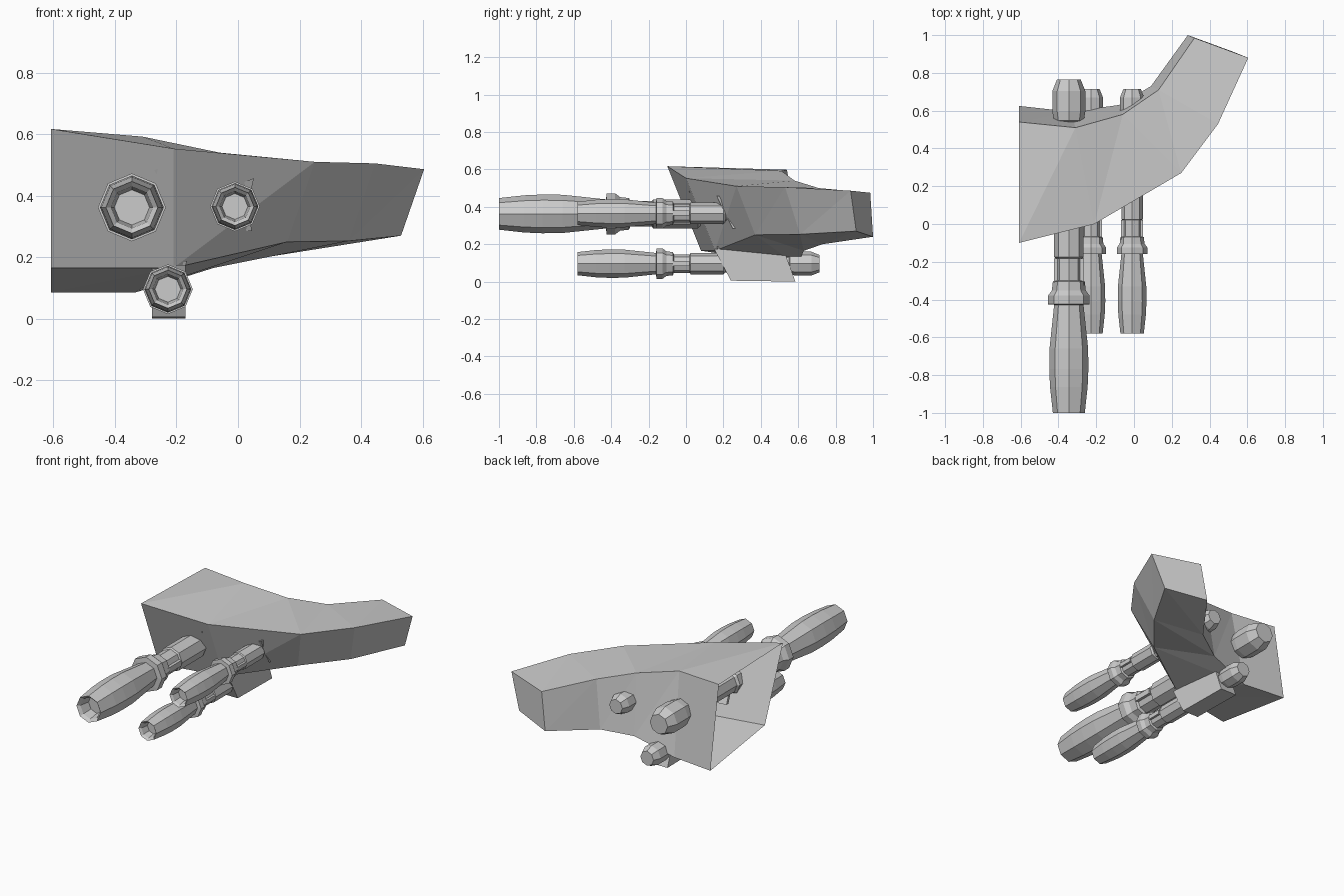
import bpy
from math import sin, cos, pi

if "Cube" in bpy.data.objects:
    bpy.data.objects.remove(bpy.data.objects["Cube"])


def make(name, verts, faces):
    mesh = bpy.data.meshes.new(name)
    mesh.from_pydata(verts, [], faces)
    mesh.update()
    obj = bpy.data.objects.new(name, mesh)
    bpy.context.collection.objects.link(obj)
    return obj


def prism(name, near, far):
    """Solid between two matching polygons."""
    n = len(near)
    faces = [tuple(range(n))[::-1], tuple(range(n, 2 * n))]
    faces += [(k, (k + 1) % n, n + (k + 1) % n, n + k) for k in range(n)]
    return make(name, near + far, faces)


# Wing: four-cornered stations from the open root to the closed tip
# (front top, rear top, rear bottom, front bottom)
stations = [
    [(-.608, -.10, .617), (-.608, .54, .598), (-.608, .625, .085), (-.608, .08, .165)],
    [(-.21, 0, .553), (-.31, .51, .592), (-.335, .595, .085), (-.21, .155, .165)],
    [(.25, .27, .51), (-.06, .58, .54), (-.08, .63, .165), (.16, .37, .25)],
    [(.445, .53, .505), (.13, .71, .50), (.09, .73, .20), (.36, .61, .253)],
    [(.605, .88, .486), (.32, .985, .475), (.285, 1.0, .24), (.53, .91, .27)],
]
faces = []
for i in range(4):
    for k in range(4):
        a, b = 4 * i + k, 4 * i + (k + 1) % 4
        faces += [(a, b, b + 4), (a, b + 4, a + 4)]
faces.append((16, 17, 18, 19))
make("wing", [p for s in stations for p in s], faces)

# Pylon carrying the lower gun
side = [(.15, .175), (.53, .15), (.585, 0), (.24, .005)]
prism("pylon", [(-.28, y, z) for y, z in side], [(-.17, y, z) for y, z in side])

# Gun profile: (distance behind muzzle, radius), starting inside the bore
PROFILE = [(.06, .042), (.012, .05), (0, .062), (.10, .073), (.17, .076), (.25, .075),
           (.42, .057), (.422, .081), (.455, .081), (.475, .066), (.51, .062),
           (.515, .05), (.60, .05), (.605, .057), (.78, .057), (.79, .048),
           (1.13, .048), (1.135, .058), (1.17, .064), (1.25, .064), (1.295, .046)]
# Thin mounting plate, as (x, z) offsets from the bore axis
PLATE = [(-.02, .06), (.062, .092), (.042, .01), (.055, -.08), (-.03, -.075)]


def gun(name, x, y, z, s):
    sides = 8
    verts, faces = [], []
    for t, r in PROFILE:
        for k in range(sides):
            a = pi / 2 + 2 * pi * k / sides
            verts.append((x + s * r * cos(a), y + s * t, z + s * r * sin(a)))
    for i in range(len(PROFILE) - 1):
        for k in range(sides):
            a, b = i * sides + k, i * sides + (k + 1) % sides
            faces.append((a, b, b + sides, a + sides))
    faces.append(tuple(range(sides))[::-1])
    faces.append(tuple(range(len(verts) - sides, len(verts))))
    make(name + "_barrel", verts, faces)

    # slanted plate where the barrel meets the wing
    def plate(shift):
        return [(x + s * u, y + s * (.79 - .5 * v + shift), z + s * v) for u, v in PLATE]
    prism(name + "_mount_plate", plate(0), plate(.014))

    # raised strips along the barrel behind the collar
    for side in (-1, 1):
        strip = [(side * .03, -.012), (side * .058, -.012), (side * .058, .014), (side * .03, .014)]
        prism(name + "_side_strip",
              [(x + s * u, y + s * .45, z + s * v) for u, v in strip],
              [(x + s * u, y + s * .60, z + s * v) for u, v in strip])


gun("large_gun", -.345, -1.0, .362, 1.363)
gun("outer_gun", -.01, -.58, .365, 1.0)
gun("lower_gun", -.228, -.58, .096, 1.0)
